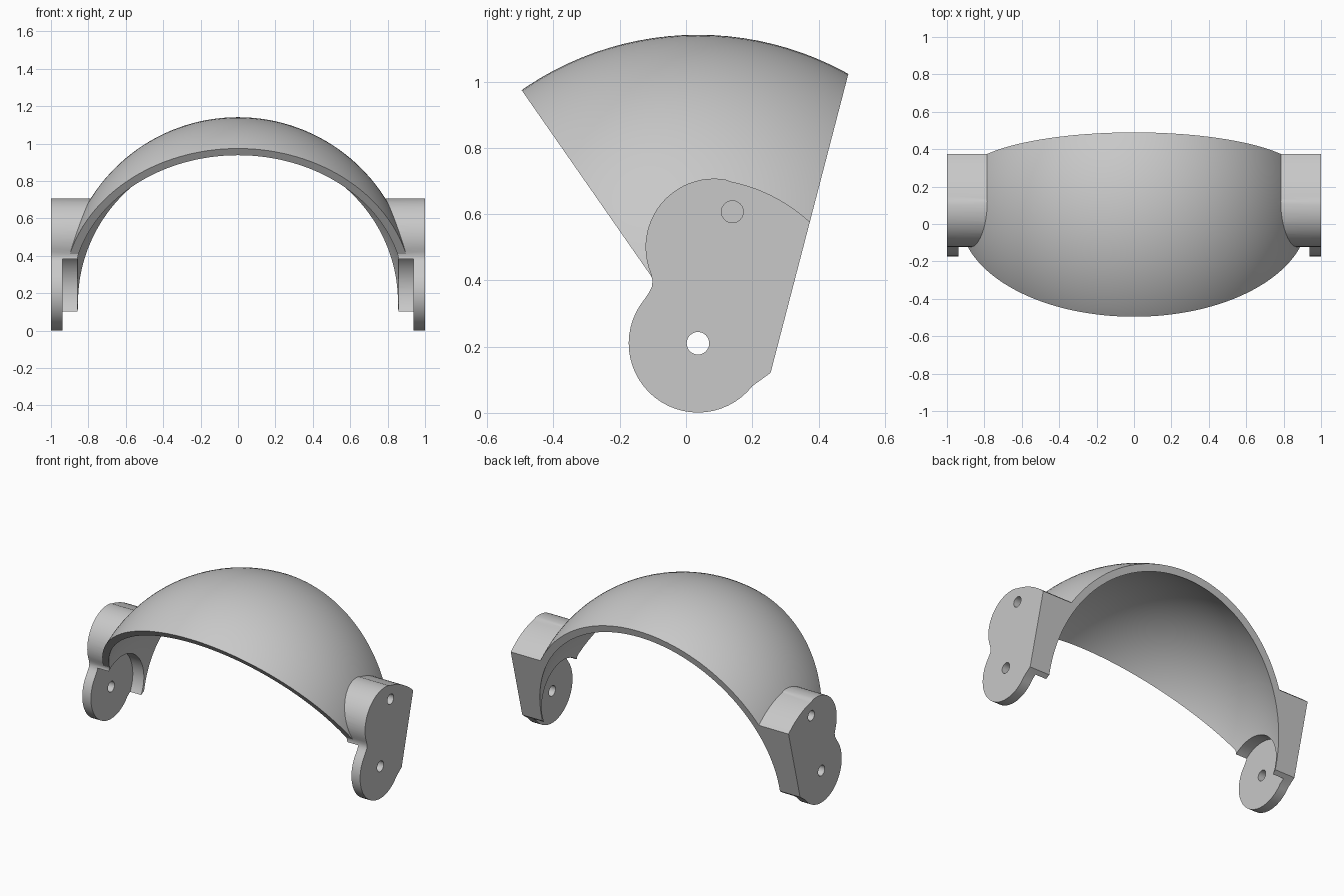
import bpy, bmesh
from math import radians, cos, sin
from mathutils import Matrix

if "Cube" in bpy.data.objects:
    bpy.data.objects.remove(bpy.data.objects["Cube"], do_unlink=True)

PIVOT = (0.036, 0.21)            # hinge axis in (y, z)
OUTER, INNER, RECESS = 0.931, 0.887, 0.222

grey = bpy.data.materials.new("plain grey")
grey.use_nodes = True
grey.diffuse_color = (0.58, 0.58, 0.58, 1)
grey.node_tree.nodes["Principled BSDF"].inputs["Base Color"].default_value = grey.diffuse_color


def add_object(name, bm):
    bm.normal_update()
    bmesh.ops.recalc_face_normals(bm, faces=bm.faces[:])
    if bm.calc_volume(signed=True) < 0:
        bmesh.ops.reverse_faces(bm, faces=bm.faces[:])
    mesh = bpy.data.meshes.new(name)
    bm.to_mesh(mesh)
    bm.free()
    mesh.materials.append(grey)
    obj = bpy.data.objects.new(name, mesh)
    bpy.context.collection.objects.link(obj)
    return obj


def ball(name, r):
    """Sphere about the pivot, poles along x."""
    bm = bmesh.new()
    bmesh.ops.create_uvsphere(bm, u_segments=128, v_segments=72, radius=r)
    bm.transform(Matrix.Translation((0, *PIVOT)) @ Matrix.Rotation(radians(90), 4, 'Y'))
    return add_object(name, bm)


def prism(name, points, x0, x1):
    """Closed solid: a (y, z) outline extruded along x."""
    bm = bmesh.new()
    start, end = ([bm.verts.new((x, y, z)) for y, z in points] for x in (x0, x1))
    bm.faces.new(start[::-1])
    bm.faces.new(end)
    for i in range(len(points)):
        bm.faces.new((start[i - 1], start[i], end[i], end[i - 1]))
    return add_object(name, bm)


def arc(centre, r, a0, a1, n):
    angles = [radians(a0 + (a1 - a0) * i / n) for i in range(n + 1)]
    return [(centre[0] + r * cos(a), centre[1] + r * sin(a)) for a in angles]


def rod(name, centre, r, x0, x1, n=32):
    return prism(name, arc(centre, r, 0, 360, n)[:-1], x0, x1)


def combine(target, tool, operation):
    tool.hide_render = True
    mod = target.modifiers.new("cut", 'BOOLEAN')
    mod.operation, mod.object, mod.solver = operation, tool, 'EXACT'
    bpy.context.view_layer.objects.active = target
    bpy.ops.object.modifier_apply(modifier=mod.name)
    bpy.data.objects.remove(tool, do_unlink=True)


# Spherical visor band, trimmed by its front plane and lower lip
visor = ball("visor_shell", OUTER)
wedge = [PIVOT, (0.2, 0.082), (0.3, 0.155), (0.9, 0.7), (0.9, 1.3), (-0.723, 1.3)]
combine(visor, prism("wedge", wedge, -1.1, 1.1), 'INTERSECT')

# Hinge ears: round disc, small fillet, upper lobe and a concentric top edge
ear = arc(PIVOT, 0.209, -38, -219, 28)
ear += [(-0.112, 0.363), (-0.103, 0.38), (-0.101, 0.4)]
lobe = (0.085, 0.5)
ear += arc(lobe, 0.207, 202, 80.2, 24)
ear += arc(PIVOT, 0.498, 79, 40, 16)
ear += [(0.45, 0.26), (0.3, 0.153)]
for side in (1, -1):
    combine(visor, prism("ear", ear, side * 0.65, side), 'UNION')

# Back plane, hollow inside
back = [(0.203, -0.08), (0.255, 0.12), (0.562, 1.3), (1.2, 1.3), (1.2, -0.08)]
combine(visor, prism("back_cutter", back, -1.1, 1.1), 'DIFFERENCE')
combine(visor, ball("cavity", INNER), 'DIFFERENCE')

# Round recess inside each disc, pivot hole and blind upper hole
for side in (1, -1):
    combine(visor, rod("recess", PIVOT, RECESS, side * 0.5, side * 0.938, 64), 'DIFFERENCE')
    combine(visor, rod("pivot_hole", PIVOT, 0.034, side * 0.9, side * 1.1), 'DIFFERENCE')
    combine(visor, rod("upper_hole", (0.14, 0.607), 0.033, side * 0.85, side * 1.1), 'DIFFERENCE')

# Smooth curves, crisp cut edges
bpy.ops.object.select_all(action='DESELECT')
visor.select_set(True)
bpy.context.view_layer.objects.active = visor
bpy.ops.object.shade_smooth_by_angle(angle=radians(25))
